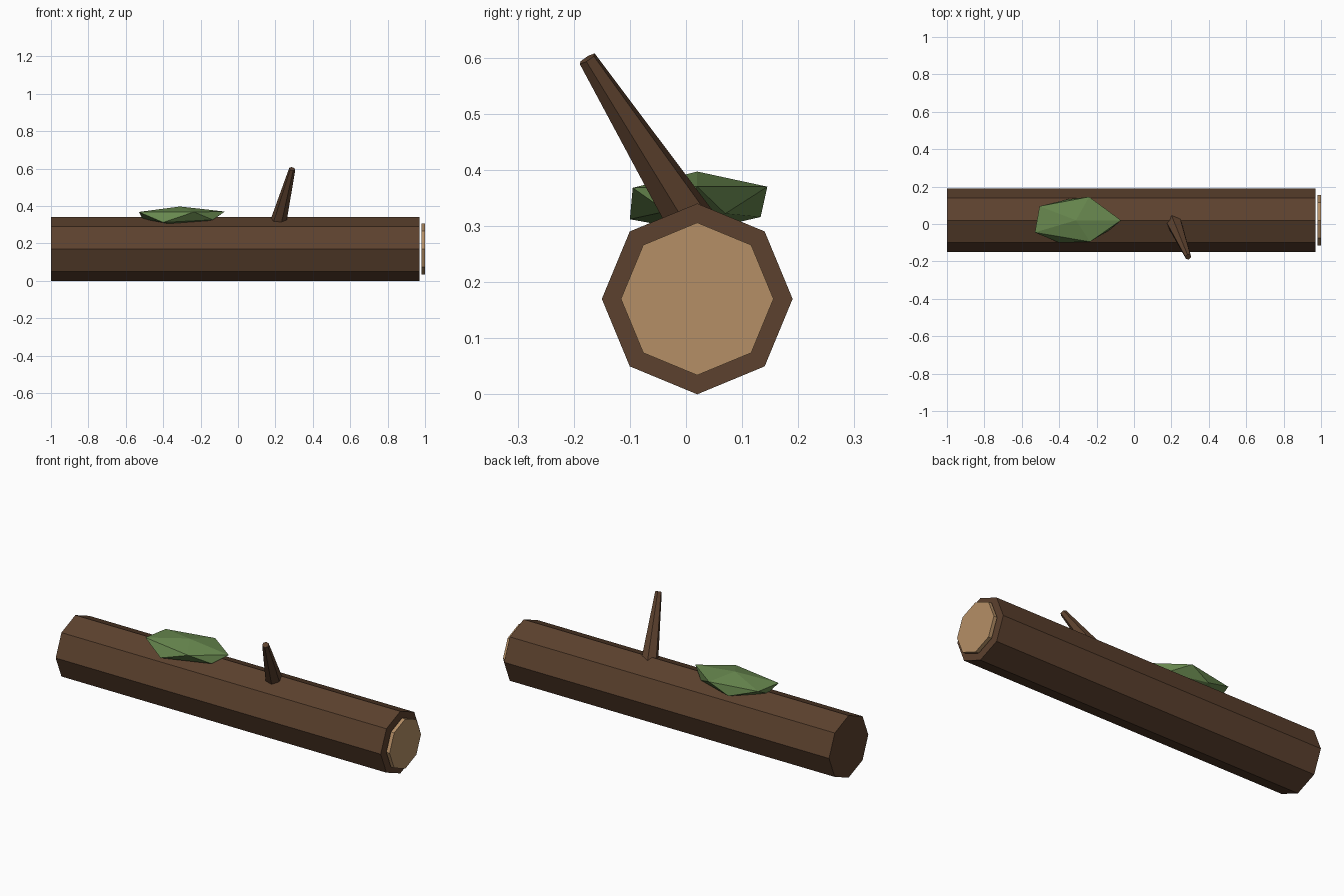
import bpy, bmesh
from math import radians
from mathutils import Matrix, Vector

default = bpy.data.objects.get("Cube")
if default:
    bpy.data.objects.remove(default, do_unlink=True)


def make_material(name, rgb):
    """Flat colour given as 0-255 display values, stored as linear."""
    colour = [(c / 255 / 12.92) if c < 11 else ((c / 255 + 0.055) / 1.055) ** 2.4 for c in rgb] + [1]
    mat = bpy.data.materials.new(name)
    mat.use_nodes = True
    mat.diffuse_color = colour
    shader = mat.node_tree.nodes["Principled BSDF"]
    shader.inputs["Base Color"].default_value = colour
    shader.inputs["Roughness"].default_value = 0.9
    return mat


def finish(name, bm, mat):
    bmesh.ops.recalc_face_normals(bm, faces=bm.faces)
    mesh = bpy.data.meshes.new(name)
    bm.to_mesh(mesh)
    bm.free()
    mesh.materials.append(mat)
    obj = bpy.data.objects.new(name, mesh)
    bpy.context.collection.objects.link(obj)
    return obj


def tapered_rod(name, start, end, r_start, r_end, sides, mat, twist=0):
    """Closed, flat-sided rod running from start to end."""
    start, end = Vector(start), Vector(end)
    axis = end - start
    turn = Vector((0, 0, 1)).rotation_difference(axis).to_matrix().to_4x4()
    place = Matrix.Translation((start + end) / 2) @ turn @ Matrix.Rotation(radians(twist), 4, "Z")
    bm = bmesh.new()
    bmesh.ops.create_cone(bm, cap_ends=True, segments=sides, radius1=r_start,
                          radius2=r_end, depth=axis.length, matrix=place)
    return finish(name, bm, mat)


bark = make_material("bark brown", (92, 65, 46))
cut_wood = make_material("cut wood tan", (181, 143, 102))
moss = make_material("moss green", (103, 135, 78))

# Octagonal trunk and the thin disc just off its sawn end
tapered_rod("log", (-1, 0.02, 0.17), (0.97, 0.02, 0.17), 0.17, 0.17, 8, bark)
tapered_rod("cut_end", (0.98, 0.02, 0.17), (1, 0.02, 0.17), 0.136, 0.136, 8, cut_wood)

# Leaning branch stub
tapered_rod("branch", (0.212, 0.014, 0.3), (0.29, -0.176, 0.598), 0.045, 0.017, 6, bark, twist=20)

# Faceted moss clump: peak, upper ring, lower ring, base
moss_points = [
    (-0.31, 0.02, 0.397),
    (-0.07, 0.02, 0.37), (-0.24, 0.145, 0.37), (-0.505, 0.095, 0.368),
    (-0.53, -0.045, 0.368), (-0.235, -0.095, 0.368),
    (-0.51, 0.02, 0.33), (-0.35, 0.133, 0.316), (-0.14, 0.07, 0.322),
    (-0.135, -0.035, 0.326), (-0.4, -0.1, 0.312),
    (-0.31, 0.02, 0.29),
]
bm = bmesh.new()
for point in moss_points:
    bm.verts.new(point)
bmesh.ops.convex_hull(bm, input=bm.verts)
finish("moss_clump", bm, moss)
